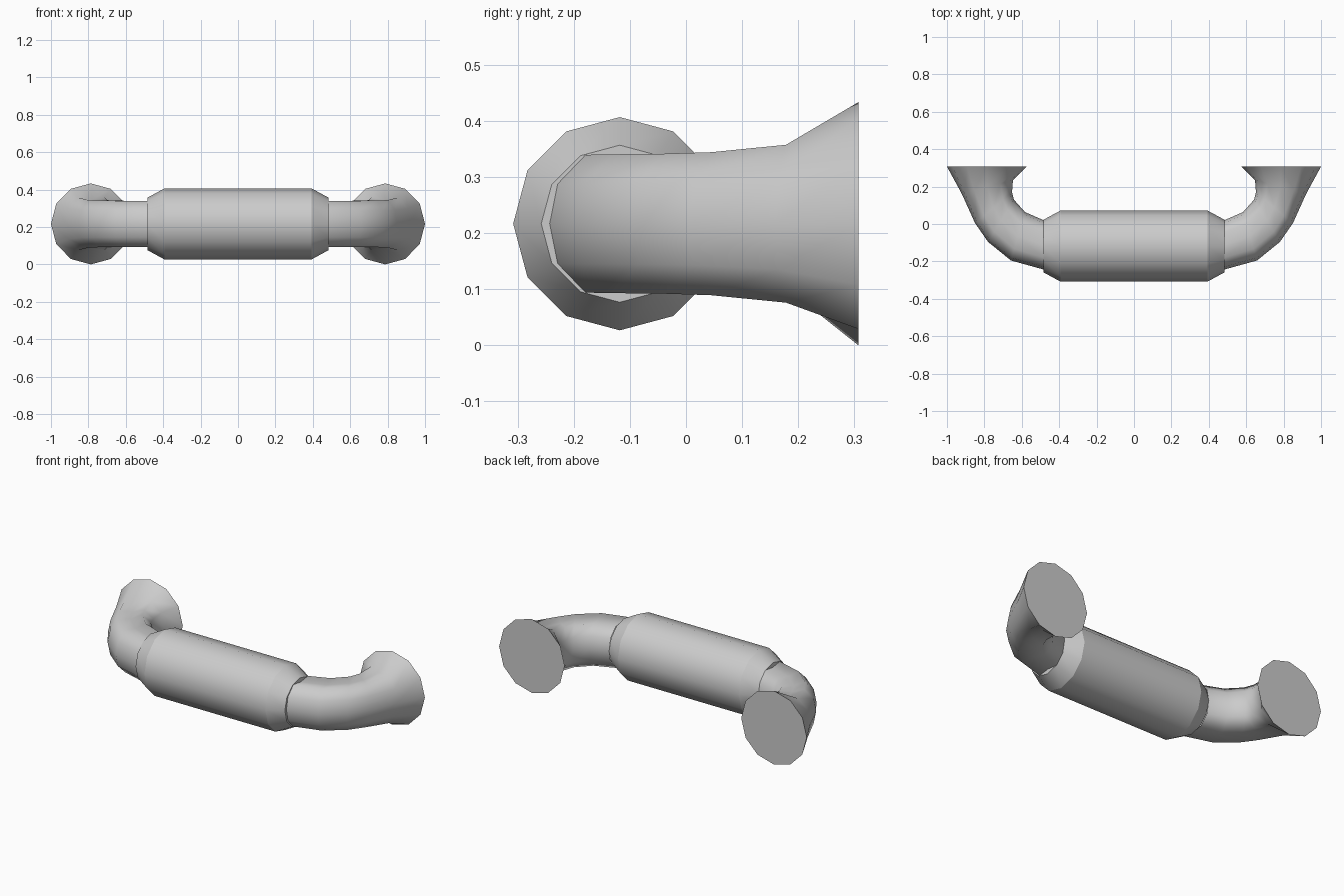
import bpy, bmesh, math
from mathutils import Vector

if "Cube" in bpy.data.objects:
    bpy.data.objects.remove(bpy.data.objects["Cube"])

N = 12
ZC = 0.2165  # height of the handle's centre line


def loft(name, rings, cap_start, cap_end, sharp_rings=()):
    """Skin a list of 12-point rings, smooth it and keep chosen rings sharp."""
    bm = bmesh.new()
    loops = [[bm.verts.new(p) for p in ring] for ring in rings]
    for a, b in zip(loops, loops[1:]):
        for i in range(N):
            j = (i + 1) % N
            bm.faces.new((a[i], a[j], b[j], b[i]))
    if cap_start:
        bm.faces.new(loops[0][::-1])
    if cap_end:
        bm.faces.new(loops[-1])
    bmesh.ops.recalc_face_normals(bm, faces=bm.faces[:])
    for f in bm.faces:
        f.smooth = len(f.verts) == 4
    for k in sharp_rings:
        for i in range(N):
            bm.edges.get((loops[k][i], loops[k][(i + 1) % N])).smooth = False
    me = bpy.data.meshes.new(name)
    bm.to_mesh(me)
    bm.free()
    ob = bpy.data.objects.new(name, me)
    bpy.context.collection.objects.link(ob)
    return ob


# Grip: chamfered twelve-sided barrel along x
profile = [(-0.485, 0.14), (-0.393, 0.19), (0.393, 0.19), (0.485, 0.14)]
grip = [[(x, -0.118 + r * math.cos(i * math.tau / N), ZC + r * math.sin(i * math.tau / N))
         for i in range(N)] for x, r in profile]
loft("grip", grip, True, True, (0, 1, 2, 3))

# Arm sections: outer (x, y), inner (x, y), vertical radius
sections = [
    ((0.485, -0.243), (0.485, 0.021), 0.130),
    ((0.658, -0.195), (0.583, 0.064), 0.131),
    ((0.780, -0.096), (0.642, 0.130), 0.132),
    ((0.850, 0.005), (0.652, 0.170), 0.135),
    ((0.920, 0.160), (0.647, 0.235), 0.149),
    ((1.000, 0.307), (0.574, 0.307), 0.2165),
]


def section(outer, inner, r, side, round_section):
    """Twelve-sided section; the pipe's top and bottom are slightly dented."""
    o, n = Vector(outer), Vector(inner)
    c, d = (o + n) / 2, (o - n) / 2
    pts = []
    for i in range(N):
        a = i * math.tau / N
        u, v = math.cos(a), math.sin(a)
        if not round_section:
            if i % 6 == 3:
                v *= 0.87
            elif i % 3:
                u, v = u * 1.03, v * 1.09
        p = c + d * u
        pts.append((side * p.x, p.y, ZC + r * v))
    return pts


# Two mirrored curved arms with flared flat feet
for name, side in (("right_arm", 1), ("left_arm", -1)):
    rings = [section(o, n, r, side, k == len(sections) - 1)
             for k, (o, n, r) in enumerate(sections)]
    loft(name, rings, False, True, (5,))
